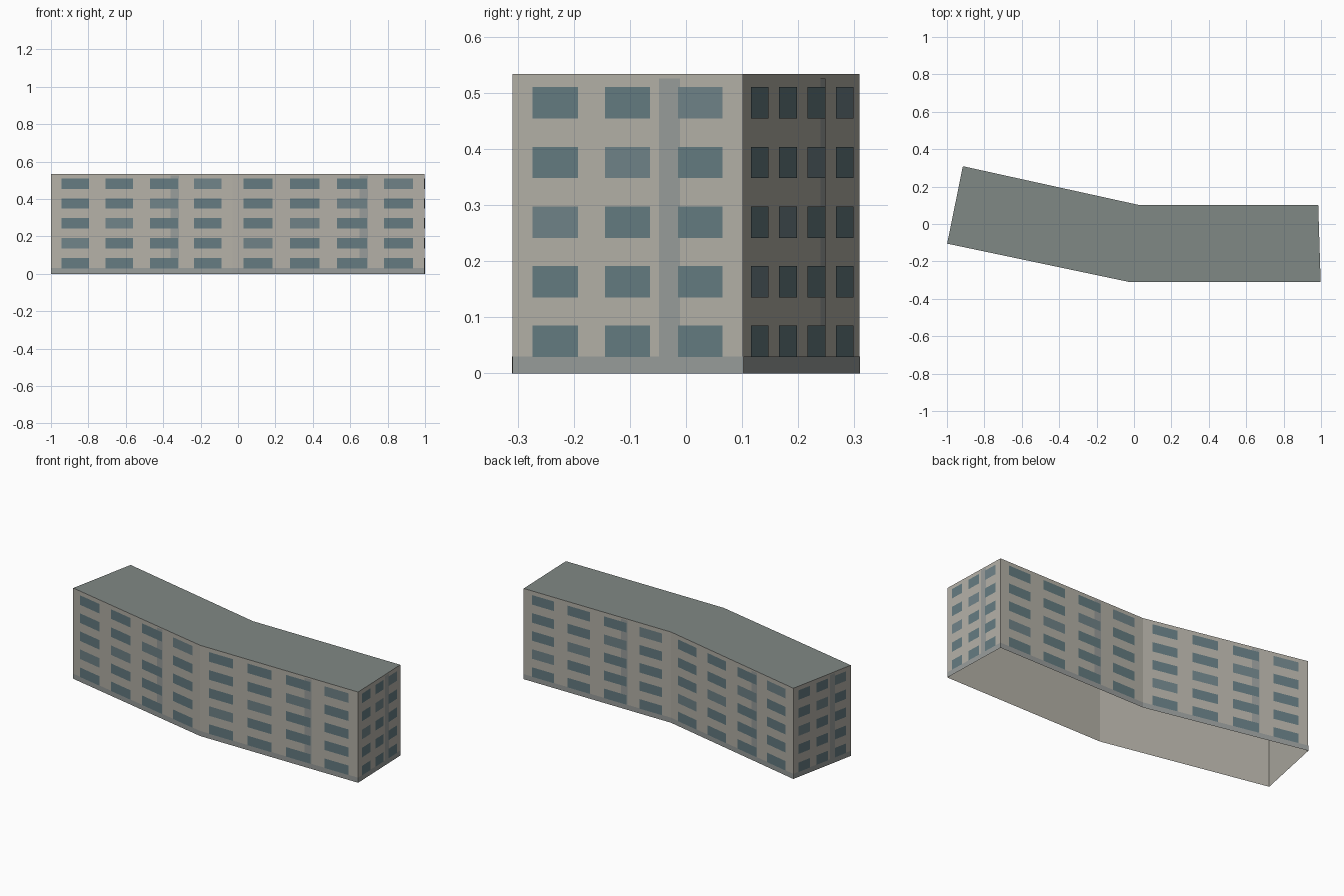
import bpy, bmesh
from mathutils import Vector

if "Cube" in bpy.data.objects:
    bpy.data.objects.remove(bpy.data.objects["Cube"])

HEIGHT = 0.533
# Bent footprint, counter-clockwise from the left front corner
PLAN = [(-0.999, -0.105), (-0.03, -0.309), (0.998, -0.309),
        (0.985, 0.102), (0.025, 0.102), (-0.915, 0.309)]

# Window columns as fractions of the wall length, stripe span, pale pane diagonal
LONG = ([(0.057, 0.208), (0.30, 0.452), (0.545, 0.70), (0.788, 0.94)], (0.66, 0.705), 1)
SHORT = ([(0.087, 0.283), (0.40, 0.595), (0.717, 0.911)], (0.635, 0.725), 2)
ROWS = [(0.029 + 0.1062 * i, 0.085 + 0.1062 * i) for i in range(5)]
BASE, STRIPE_TOP = 0.03, 0.525
TRIM_OUT, GLASS_OUT = 0.001, 0.002


def material(name, rgb):
    m = bpy.data.materials.new(name)
    m.diffuse_color = (*rgb, 1)
    m.use_nodes = True
    m.node_tree.nodes["Principled BSDF"].inputs["Base Color"].default_value = m.diffuse_color
    return m


PLASTER = material("plaster", (0.455, 0.435, 0.385))
GLASS = material("glass", (0.128, 0.198, 0.218))
PALE = material("pale_glass", (0.16, 0.225, 0.245))
TRIM = material("grey_trim", (0.315, 0.335, 0.325))
ROOF = material("roof_grey", (0.217, 0.247, 0.235))


def finish(bm, name, mats):
    me = bpy.data.meshes.new(name)
    bm.to_mesh(me)
    bm.free()
    for m in mats:
        me.materials.append(m)
    ob = bpy.data.objects.new(name, me)
    bpy.context.collection.objects.link(ob)
    return ob


# Upright rectangle on the wall p-q, moved outward by out
def panel(bm, p, q, span, z0, z1, out, index=0):
    d = (q - p).normalized()
    n = Vector((d.y, -d.x)) * out
    a, b = p.lerp(q, span[0]) + n, p.lerp(q, span[1]) + n
    f = bm.faces.new([bm.verts.new((v.x, v.y, z))
                      for v, z in ((a, z0), (b, z0), (b, z1), (a, z1))])
    f.material_index = index


# Facade: plain wall with plinth, stripe and windows laid just in front
def wall(name, p, q, layout):
    cols, stripe, shift = layout
    p, q = Vector(p), Vector(q)
    bm = bmesh.new()
    panel(bm, p, q, (0, 1), 0, HEIGHT, 0)
    finish(bm, name, [PLASTER])

    bm = bmesh.new()
    panel(bm, p, q, (0, 1), 0, BASE, TRIM_OUT)
    panel(bm, p, q, stripe, BASE, STRIPE_TOP, TRIM_OUT)
    finish(bm, name + "_plinth_and_stripe", [TRIM])

    bm = bmesh.new()
    for c, span in enumerate(cols):
        for r, (lo, hi) in enumerate(ROWS):
            panel(bm, p, q, span, lo, hi, GLASS_OUT, int(r - c == shift))
    finish(bm, name + "_windows", [GLASS, PALE])


NAMES = ["front_left_wall", "front_right_wall", "right_end_wall",
         "back_right_wall", "back_left_wall", "left_end_wall"]
for i, name in enumerate(NAMES):
    wall(name, PLAN[i], PLAN[(i + 1) % 6], SHORT if "end" in name else LONG)

# Flat roof, one quad per wing; the underside stays open
bm = bmesh.new()
v = [bm.verts.new((x, y, HEIGHT)) for x, y in PLAN]
for ids in ((0, 1, 4, 5), (1, 2, 3, 4)):
    bm.faces.new([v[i] for i in ids])
finish(bm, "flat_roof", [ROOF])
